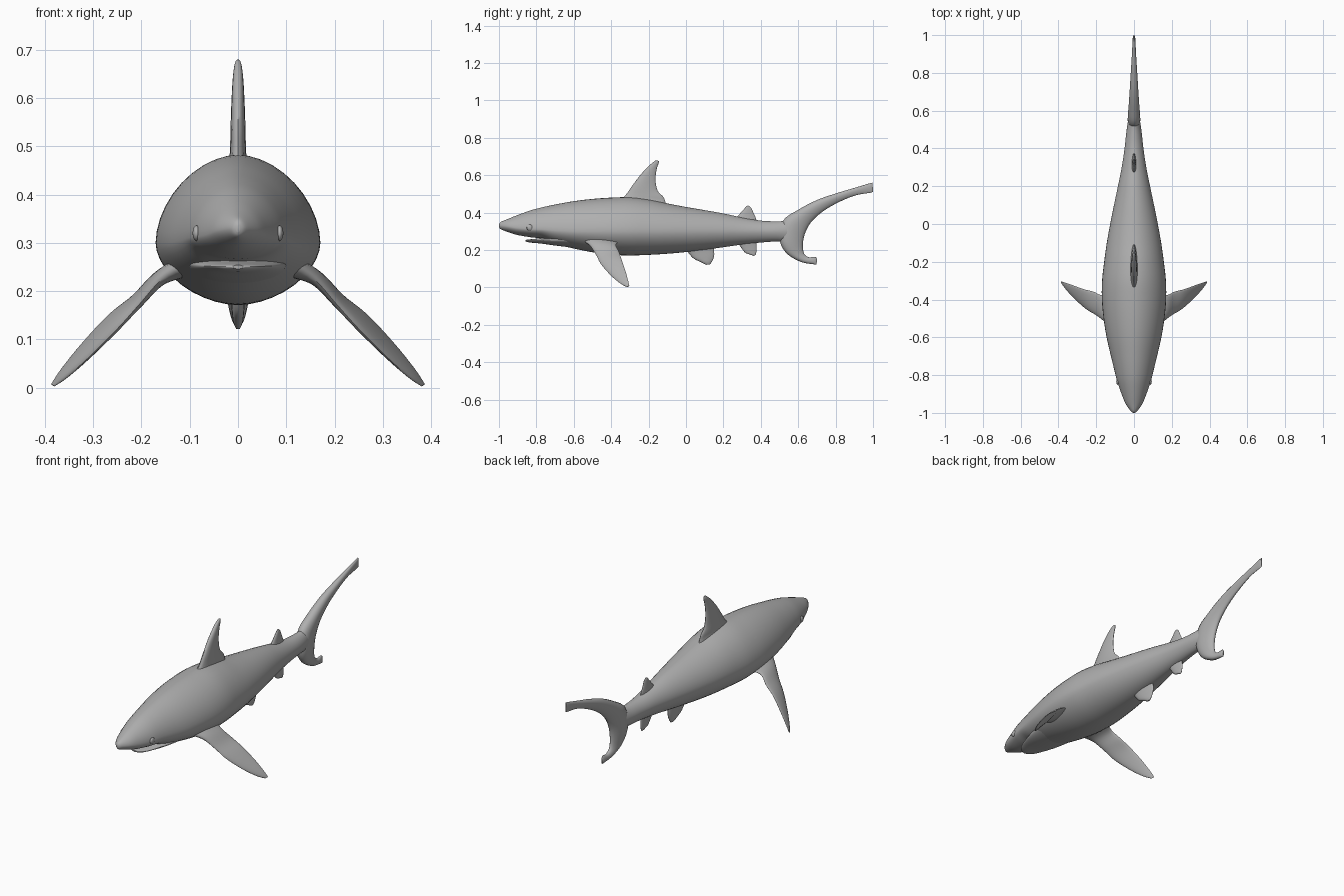
import bpy, bmesh, math
from mathutils import Vector

skin = bpy.data.materials.new("grey_skin")
skin.diffuse_color = (0.43, 0.43, 0.43, 1)


def spline(rows, steps):
    """Smooth rows of numbers with a curve that passes through each one."""
    out = []
    for i in range(len(rows) - 1):
        a, b, c, d = (rows[min(max(i + k, 0), len(rows) - 1)] for k in (-1, 0, 1, 2))
        for s in range(steps):
            t = s / steps
            out.append([0.5 * (2 * q + (r - p) * t + (2 * p - 5 * q + 4 * r - u) * t ** 2
                               + (3 * q - p - 3 * r + u) * t ** 3)
                        for p, q, r, u in zip(a, b, c, d)])
    out.append(list(rows[-1]))
    return out


def loft(name, rings, mirror=False):
    """Skin a list of closed rings and cap both ends."""
    bm = bmesh.new()
    vr = [[bm.verts.new(p) for p in ring] for ring in rings]
    n = len(vr[0])
    for a, b in zip(vr, vr[1:]):
        for i in range(n):
            j = (i + 1) % n
            bm.faces.new((a[i], a[j], b[j], b[i]))
    bm.faces.new(vr[0])
    bm.faces.new(vr[-1])
    bmesh.ops.recalc_face_normals(bm, faces=bm.faces)
    mesh = bpy.data.meshes.new(name)
    bm.to_mesh(mesh)
    bm.free()
    ob = bpy.data.objects.new(name, mesh)
    bpy.context.collection.objects.link(ob)
    finish(ob, mirror)
    return ob


def finish(ob, mirror=False):
    ob.data.materials.append(skin)
    bpy.ops.object.select_all(action='DESELECT')
    ob.select_set(True)
    bpy.context.view_layer.objects.active = ob
    bpy.ops.object.shade_smooth_by_angle(angle=math.radians(50))
    if mirror:
        m = ob.modifiers.new("mirror", 'MIRROR')
        if ob.location.length > 0:
            bpy.ops.object.transform_apply()


def power(v, e):
    return math.copysign(abs(v) ** e, v)


def hull(name, rows, n=40, e=1.1):
    """Rows: y, half width, top z, widest z, bottom z."""
    rings = []
    for y, w, top, mid, bot in spline(rows, 5):
        ring = []
        for i in range(n):
            a = math.tau * i / n
            s = power(math.sin(a), e)
            h = top - mid if s > 0 else mid - bot
            ring.append((w * power(math.cos(a), e), y, mid + h * s))
        rings.append(ring)
    return loft(name, rings)


def fin(name, rows, normal=(1, 0, 0), mirror=False, n=20):
    """Rows: leading point, trailing point, half thickness."""
    flat = [list(l) + list(t) + [h] for l, t, h in rows]
    nrm = Vector(normal).normalized()
    rings = []
    for r in spline(flat, 5):
        lead, trail = Vector(r[0:3]), Vector(r[3:6])
        ring = []
        for i in range(n):
            a = math.tau * i / n
            u = (1 - math.cos(a)) / 2
            thick = r[6] * math.sin(a) * (1.2 - 0.5 * u)
            ring.append(lead.lerp(trail, u) + nrm * thick)
        rings.append(ring)
    return loft(name, rings, mirror)


def flat_fin(name, rows):
    """Centre-plane fin: leading y, z, trailing y, z, half thickness."""
    return fin(name, [((0, a, b), (0, c, d), h) for a, b, c, d, h in rows])


# Torso with the snout overhanging the mouth
hull("body", [
    (-1.0, .004, .337, .33, .322), (-.99, .018, .35, .33, .311),
    (-.95, .045, .367, .325, .295), (-.9, .066, .387, .317, .28),
    (-.83, .090, .412, .312, .268), (-.77, .105, .428, .31, .260),
    (-.70, .122, .443, .305, .232), (-.6, .145, .461, .30, .208),
    (-.5, .161, .473, .30, .188), (-.4, .170, .48, .30, .175),
    (-.3, .169, .482, .30, .171), (-.2, .158, .470, .30, .174),
    (-.1, .144, .449, .30, .18), (0, .126, .43, .30, .189),
    (.1, .106, .413, .30, .201), (.2, .085, .395, .30, .215),
    (.3, .065, .374, .30, .229), (.4, .050, .357, .30, .240),
    (.49, .040, .353, .30, .246), (.56, .028, .355, .30, .245),
    (.61, .006, .33, .30, .26)])

# Lower jaw
hull("lower_jaw", [
    (-.857, .012, .254, .25, .246), (-.835, .042, .257, .251, .240),
    (-.78, .068, .263, .252, .235), (-.7, .092, .275, .254, .224),
    (-.6, .11, .29, .26, .212)])

# Fins on the centre line
flat_fin("dorsal_fin", [
    (-.40, .44, -.10, .43, .034), (-.345, .475, -.112, .462, .020),
    (-.318, .50, -.122, .485, .017), (-.290, .54, -.152, .518, .016),
    (-.245, .60, -.163, .575, .014), (-.20, .648, -.157, .63, .011),
    (-.168, .675, -.147, .662, .007), (-.155, .68, -.145, .675, .002)])
flat_fin("rear_dorsal_fin", [
    (.25, .35, .375, .34, .016), (.275, .38, .375, .366, .011),
    (.305, .413, .362, .395, .008), (.322, .432, .350, .423, .005),
    (.332, .438, .340, .434, .001)])
flat_fin("pelvic_fin", [
    (-.02, .22, .145, .23, .022), (.01, .188, .150, .20, .016),
    (.04, .155, .150, .165, .013), (.08, .135, .138, .137, .010),
    (.108, .121, .127, .123, .004)])
flat_fin("anal_fin", [
    (.265, .25, .375, .255, .015), (.288, .222, .377, .225, .011),
    (.315, .187, .377, .195, .008), (.345, .175, .373, .177, .006),
    (.36, .169, .369, .171, .002)])
flat_fin("tail_fin", [
    (.997, .560, 1.0, .512, .003), (.98, .556, .985, .506, .007),
    (.90, .532, .91, .493, .011), (.80, .502, .83, .462, .017),
    (.70, .467, .74, .412, .023), (.60, .415, .67, .350, .029),
    (.52, .358, .635, .285, .034), (.50, .260, .625, .225, .032),
    (.535, .185, .632, .180, .023), (.61, .138, .657, .161, .015),
    (.68, .124, .69, .163, .009), (.697, .122, .702, .150, .003)])

# Pectoral fins, mirrored
fin("pectoral_fins", [
    ((.10, -.56, .255), (.10, -.34, .25), .030),
    ((.157, -.515, .225), (.168, -.375, .23), .016),
    ((.205, -.48, .172), (.215, -.358, .19), .012),
    ((.25, -.453, .122), (.267, -.345, .150), .011),
    ((.31, -.40, .062), (.322, -.325, .092), .009),
    ((.355, -.352, .022), (.366, -.31, .038), .006),
    ((.381, -.318, .003), (.387, -.303, .007), .002)],
    normal=(.7, -.1, .7), mirror=True)

# Eyes, mirrored
bpy.ops.mesh.primitive_uv_sphere_add(segments=20, ring_count=12, radius=1,
                                     location=(.086, -.835, .32))
eye = bpy.context.object
eye.name = "eyes"
eye.scale = (.008, .017, .016)
finish(eye, mirror=True)
